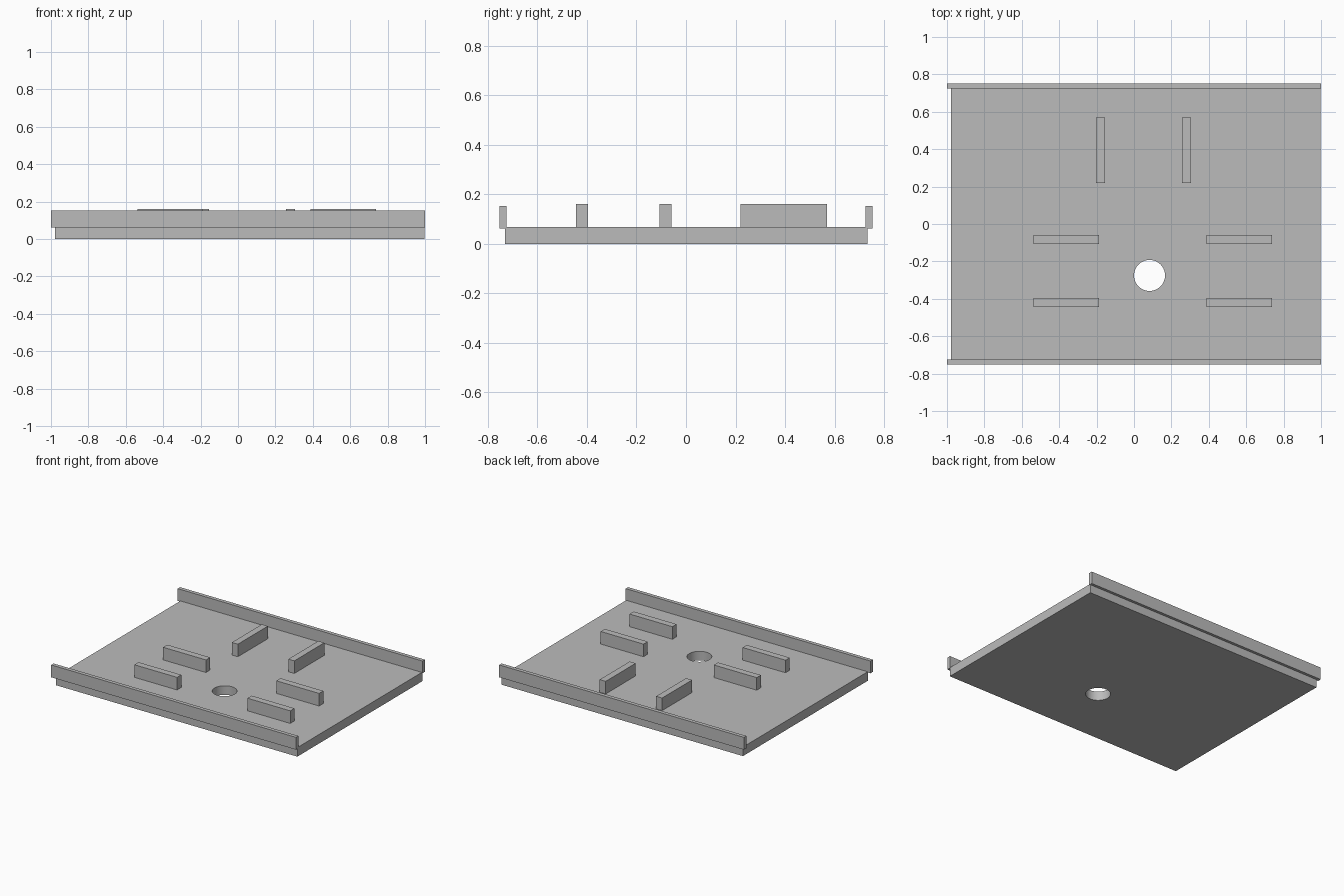
import bpy
import bmesh
import math

cube = bpy.data.objects.get("Cube")
if cube:
    bpy.data.objects.remove(cube, do_unlink=True)

# Single plain grey finish
grey = bpy.data.materials.new("plain_grey")
grey.use_nodes = True
GREY = (0.5, 0.5, 0.5, 1.0)
grey.diffuse_color = GREY
grey.node_tree.nodes["Principled BSDF"].inputs["Base Color"].default_value = GREY


def add_object(name, bm):
    bmesh.ops.recalc_face_normals(bm, faces=bm.faces)
    mesh = bpy.data.meshes.new(name)
    bm.to_mesh(mesh)
    bm.free()
    mesh.materials.append(grey)
    obj = bpy.data.objects.new(name, mesh)
    bpy.context.collection.objects.link(obj)
    return obj


def box(name, x, y, z):
    """Box spanning the given (low, high) ranges."""
    bm = bmesh.new()
    bmesh.ops.create_cube(bm, size=1)
    for v in bm.verts:
        v.co = [r[0] if c < 0 else r[1] for c, r in zip(v.co, (x, y, z))]
    return add_object(name, bm)


PLATE_TOP = 0.067
BLOCK_Z = (PLATE_TOP, 0.16)
BLOCK_LENGTH, BLOCK_WIDTH = 0.35, 0.049

# Base plate with a round through hole
plate = box("base_plate", (-0.978, 0.996), (-0.73, 0.732), (0, PLATE_TOP))
bm = bmesh.new()
bmesh.ops.create_cone(bm, cap_ends=True, segments=48, radius1=0.083,
                      radius2=0.083, depth=0.4)
bmesh.ops.translate(bm, verts=bm.verts, vec=(0.083, -0.275, 0))
cutter = add_object("hole_cutter", bm)
cutter.hide_render = True
cutter.hide_set(True)

hole = plate.modifiers.new("hole", "BOOLEAN")
hole.operation = "DIFFERENCE"
hole.solver = "EXACT"
hole.object = cutter

# Apply the cut, then drop the cutter
depsgraph = bpy.context.evaluated_depsgraph_get()
cut_mesh = bpy.data.meshes.new_from_object(plate.evaluated_get(depsgraph))
plate.modifiers.clear()
plate.data = cut_mesh
bpy.data.objects.remove(cutter, do_unlink=True)

# Smooth only the wall of the hole
bpy.context.view_layer.objects.active = plate
plate.select_set(True)
bpy.ops.object.shade_smooth_by_angle(angle=math.radians(30))

# Raised rails along the front and back edges
box("front_rail", (-1, 1), (-0.752, -0.724), (0.061, 0.152))
box("back_rail", (-1, 1), (0.724, 0.752), (0.061, 0.152))

# Blocks running side to side, in two pairs
for side, x in (("right", -0.537), ("left", 0.388)):
    for row, y in (("front", -0.444), ("middle", -0.107)):
        box(f"{side}_{row}_block", (x, x + BLOCK_LENGTH),
            (y, y + BLOCK_WIDTH), BLOCK_Z)

# Blocks running front to back
for side, x in (("right", -0.204), ("left", 0.257)):
    box(f"{side}_back_block", (x, x + BLOCK_WIDTH),
        (0.22, 0.22 + BLOCK_LENGTH), BLOCK_Z)
